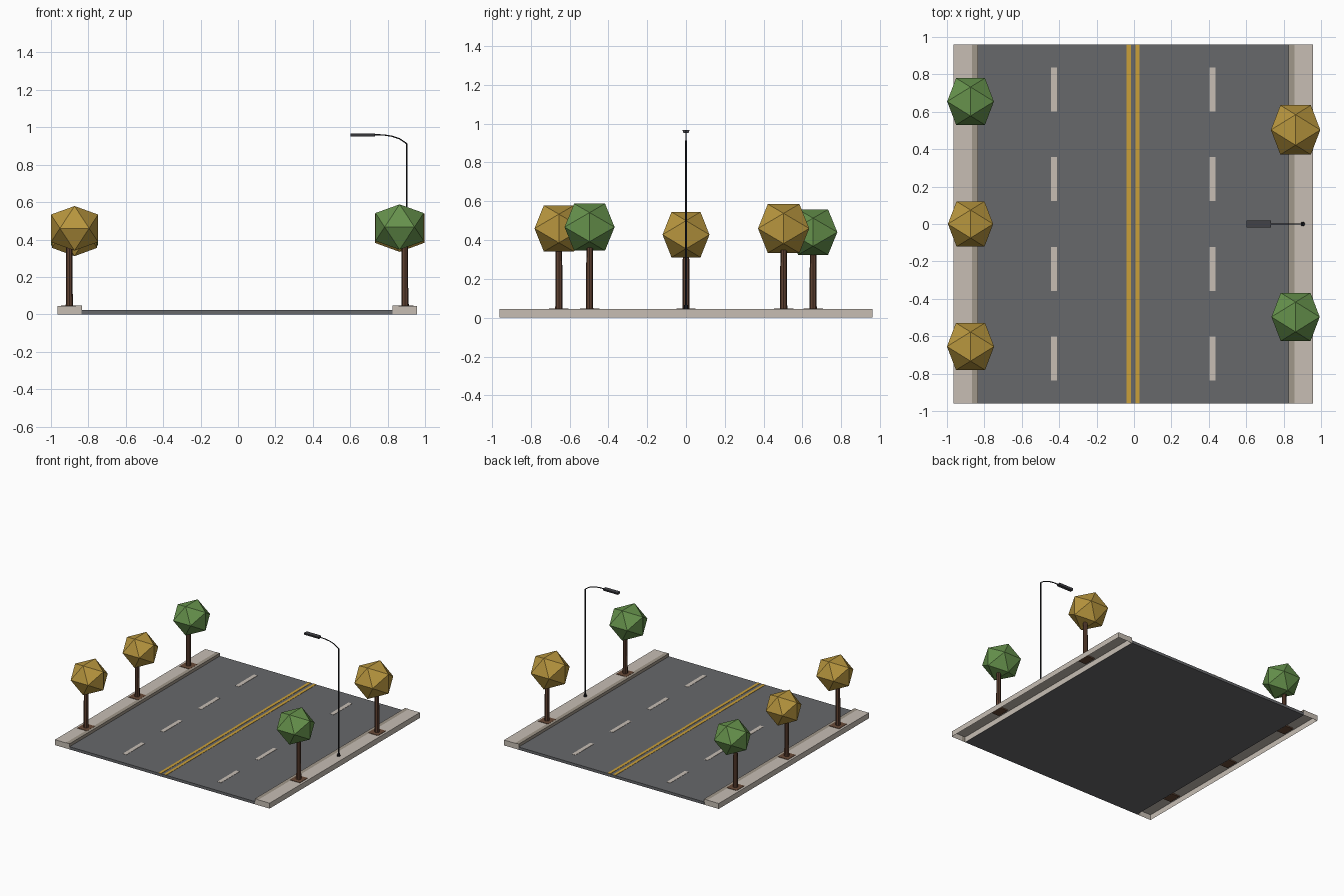
import bpy, bmesh, math
from mathutils import Vector, Matrix

if "Cube" in bpy.data.objects:
    bpy.data.objects.remove(bpy.data.objects["Cube"])


def material(name, r, g, b):
    lin = [(c / 255 / 12.92) if c < 11 else ((c / 255 + 0.055) / 1.055) ** 2.4 for c in (r, g, b)]
    m = bpy.data.materials.new(name)
    m.diffuse_color = (*lin, 1)
    m.use_nodes = True
    m.node_tree.nodes["Principled BSDF"].inputs["Base Color"].default_value = m.diffuse_color
    return m


PAVING = material("pale_concrete", 199, 190, 180)
CURB = material("curb_stone", 160, 151, 138)
ASPHALT = material("asphalt", 103, 104, 107)
YELLOW = material("yellow_paint", 202, 160, 58)
GOLD = material("golden_leaves", 184, 150, 62)
GREEN = material("green_leaves", 102, 146, 76)
BARK = material("bark", 96, 66, 50)
SOIL = material("soil", 104, 74, 56)
BLACK = material("black_metal", 32, 32, 36)
GREY = material("lamp_grey", 66, 66, 71)

MID = -0.005      # centre line of the street
HALF = 0.961      # half length of the street
ROAD_Z = 0.022
WALK_Z = 0.044


def finish(bm, name, mat):
    me = bpy.data.meshes.new(name)
    bm.to_mesh(me)
    bm.free()
    me.materials.append(mat)
    ob = bpy.data.objects.new(name, me)
    bpy.context.collection.objects.link(ob)
    return ob


def box(name, mat, x, y, z, drop=None):
    """Box from ranges; drop(normal) says which faces to leave open."""
    bm = bmesh.new()
    bmesh.ops.create_cube(bm, size=1)
    for v in bm.verts:
        v.co = [(a + b) / 2 + c * (b - a) for c, (a, b) in zip(v.co, (x, y, z))]
    bm.normal_update()
    if drop:
        bmesh.ops.delete(bm, geom=[f for f in bm.faces if drop(f.normal)], context='FACES')
    return finish(bm, name, mat)


def column(name, mat, x, y, z0, z1, r0, r1, sides):
    bm = bmesh.new()
    bmesh.ops.create_cone(bm, cap_ends=True, segments=sides, radius1=r0, radius2=r1, depth=z1 - z0,
                          matrix=Matrix.Translation((x, y, (z0 + z1) / 2)))
    return finish(bm, name, mat)


def crown(name, mat, centre, size):
    """Icosahedron resting on its edges: hull of three golden rectangles."""
    bm = bmesh.new()
    k = 2 / (1 + math.sqrt(5))
    for a in (-1, 1):
        for b in (-k, k):
            for p in ((0, b, a), (b, a, 0), (a, 0, b)):
                bm.verts.new([c + s * q for c, s, q in zip(centre, size, p)])
    bmesh.ops.convex_hull(bm, input=bm.verts[:])
    bmesh.ops.recalc_face_normals(bm, faces=bm.faces[:])
    return finish(bm, name, mat)


# Road slab and painted markings
box("road", ASPHALT, (MID - 0.831, MID + 0.831), (-HALF, HALF), (0, ROAD_Z))
for s in (-1, 1):
    c = MID + s * 0.0235
    box("centre_line", YELLOW, (c - 0.0115, c + 0.0115), (-HALF, HALF), (ROAD_Z - 0.001, ROAD_Z + 0.002))
    c = MID + s * 0.424
    for i in range(4):
        y = -0.72 + i * 0.48
        box("lane_dash", PAVING, (c - 0.016, c + 0.016), (y - 0.118, y + 0.118),
            (ROAD_Z - 0.001, ROAD_Z + 0.002))

# Hollow sidewalks with a curb strip along the road
for s in (-1, 1):
    def span(a, b):
        return tuple(sorted((MID + s * a, MID + s * b)))
    box("sidewalk", PAVING, span(0.832, 0.961), (-HALF, HALF), (0, WALK_Z), lambda n: n.z < -0.5)
    box("curb", CURB, span(0.830, 0.862), (-HALF + 0.001, HALF - 0.001), (0, WALK_Z + 0.002),
        lambda n: n.z < -0.5 or n.x * s > 0.5)

# Trees: side, y, leaves, crown centre height, crown half width and half height
for s, y, leaves, z, w, h in (
        (-1, -0.655, GOLD, 0.460, 0.126, 0.119),
        (-1, 0.0, GOLD, 0.428, 0.121, 0.117),
        (-1, 0.655, GREEN, 0.441, 0.125, 0.117),
        (1, -0.497, GREEN, 0.467, 0.129, 0.121),
        (1, 0.503, GOLD, 0.460, 0.132, 0.126)):
    x = MID + s * 0.897
    box("tree_pit", SOIL, (x - 0.045, x + 0.045), (y - 0.05, y + 0.05), (WALK_Z - 0.01, WALK_Z + 0.003))
    column("trunk", BARK, x, y, WALK_Z, z - 0.04, 0.019, 0.016, 8)
    crown("crown", leaves, (MID + s * 0.869, y, z), (w, w, h))

# Street lamp: foot, pole, curved arm and head
PX = 0.902
column("lamp_foot", BLACK, PX, 0, WALK_Z, WALK_Z + 0.022, 0.012, 0.010, 8)
column("lamp_pole", BLACK, PX, 0, WALK_Z, 0.913, 0.006, 0.0045, 8)
cu = bpy.data.curves.new("lamp_arm", 'CURVE')
cu.dimensions = '3D'
cu.bevel_depth = 0.0038
cu.bevel_resolution = 1
cu.use_fill_caps = True
path = [(PX, 0.908), (PX - 0.004, 0.916), (0.865, 0.938), (0.825, 0.952), (0.78, 0.959), (0.715, 0.961)]
sp = cu.splines.new('POLY')
sp.points.add(len(path) - 1)
for p, (x, z) in zip(sp.points, path):
    p.co = (x, 0, z, 1)
cu.materials.append(BLACK)
bpy.context.collection.objects.link(bpy.data.objects.new("lamp_arm", cu))
head = box("lamp_head", GREY, (0.602, 0.733), (-0.018, 0.018), (0.951, 0.967))
for v in head.data.vertices:
    if v.co.z < 0.96:
        v.co.y *= 0.7
